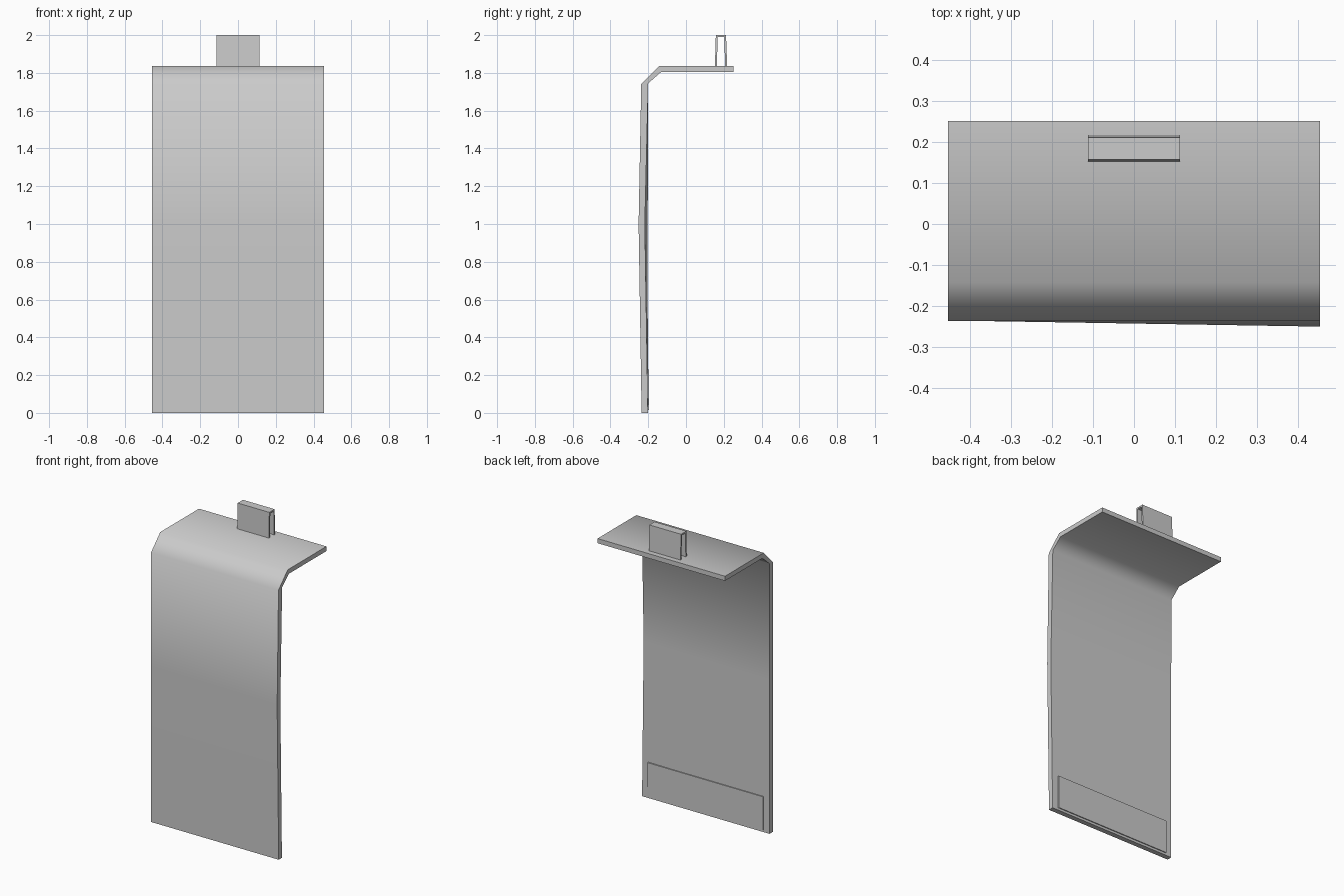
import bpy, bmesh, math

if "Cube" in bpy.data.objects:
    bpy.data.objects.remove(bpy.data.objects["Cube"])


def extrude_profile(name, left, right, half_width):
    """Solid between two matching closed (y, z) outlines at -x and +x."""
    n = len(left)
    bm = bmesh.new()
    a = [bm.verts.new((-half_width, y, z)) for y, z in left]
    b = [bm.verts.new((half_width, y, z)) for y, z in right]
    for i in range(n):
        j = (i + 1) % n
        bm.faces.new((a[i], a[j], b[j], b[i]))
    # end caps: outer point i pairs with inner point n-1-i
    for i in range(n // 2 - 1):
        for v in (a, b):
            bm.faces.new((v[i], v[i + 1], v[n - 2 - i], v[n - 1 - i]))
    bmesh.ops.recalc_face_normals(bm, faces=bm.faces)
    mesh = bpy.data.meshes.new(name)
    bm.to_mesh(mesh)
    bm.free()
    obj = bpy.data.objects.new(name, mesh)
    bpy.context.collection.objects.link(obj)
    bpy.ops.object.select_all(action='DESELECT')
    obj.select_set(True)
    bpy.context.view_layer.objects.active = obj
    bpy.ops.object.shade_smooth_by_angle(angle=math.radians(60))
    return obj


def panel_outline(bulge):
    outer = [(-0.235, 0), (-0.236 - bulge, 1.0), (-0.237, 1.74),
             (-0.143, 1.836), (0.252, 1.836)]
    inner = [(0.252, 1.806), (-0.13, 1.806), (-0.2, 1.745),
             (-0.203 - bulge, 1.0), (-0.202, 0)]
    return outer + inner


# Bent sheet, bowed slightly forward on its right edge only
extrude_profile("bent_panel", panel_outline(0), panel_outline(0.015), 0.455)

# Upside-down U clip standing on the top flange
clip = [(0.153, 1.834), (0.158, 2.0), (0.212, 2.0), (0.218, 1.834),
        (0.207, 1.834), (0.203, 1.99), (0.168, 1.99), (0.163, 1.834)]
extrude_profile("top_clip", clip, clip, 0.113)

# Thin strip on the back of the lower edge
strip = [(-0.205, 0.015), (-0.205, 0.23), (-0.196, 0.23), (-0.196, 0.015)]
extrude_profile("back_strip", strip, strip, 0.412)
